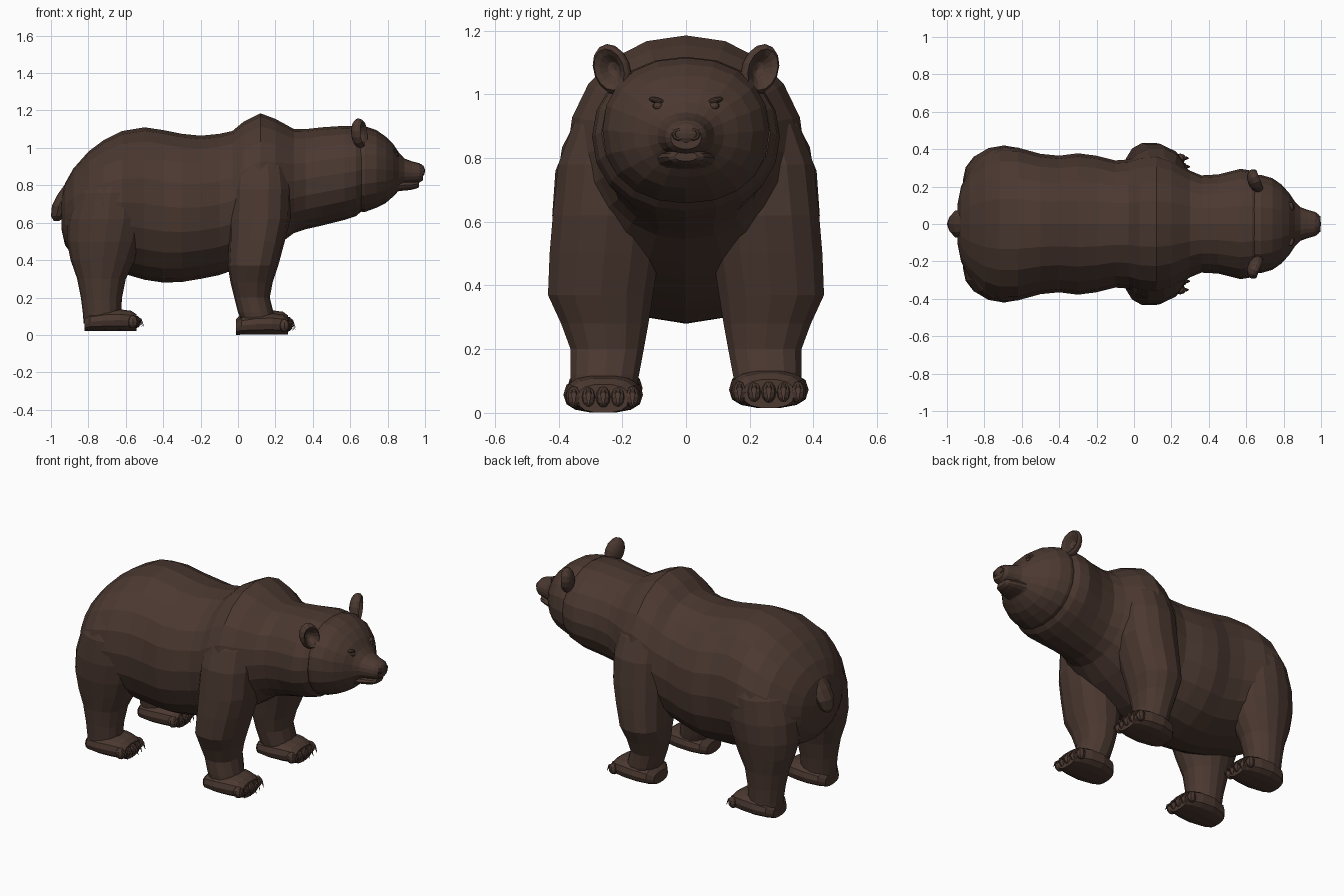
import bpy, bmesh, math
from mathutils import Vector, Matrix

if "Cube" in bpy.data.objects:
    bpy.data.objects.remove(bpy.data.objects["Cube"])

fur = bpy.data.materials.new("dark brown fur")
fur.diffuse_color = (0.070, 0.040, 0.030, 1)
fur.use_nodes = True
fur.node_tree.nodes["Principled BSDF"].inputs["Base Color"].default_value = fur.diffuse_color


def finish(name, bm):
    bmesh.ops.recalc_face_normals(bm, faces=bm.faces[:])
    me = bpy.data.meshes.new(name)
    bm.to_mesh(me)
    bm.free()
    me.materials.append(fur)
    ob = bpy.data.objects.new(name, me)
    bpy.context.collection.objects.link(ob)
    return ob


def loft(name, rings):
    """Skin a list of equal point rings and cap both ends."""
    bm = bmesh.new()
    vr = [[bm.verts.new(p) for p in r] for r in rings]
    n = len(vr[0])
    for a, b in zip(vr, vr[1:]):
        for i in range(n):
            j = (i + 1) % n
            bm.faces.new((a[i], a[j], b[j], b[i]))
    bm.faces.new(vr[0])
    bm.faces.new(vr[-1])
    return finish(name, bm)


def oval(n, power):
    """Unit superellipse points."""
    pts = []
    for i in range(n):
        a = 2 * math.pi * i / n
        c, s = math.cos(a), math.sin(a)
        pts.append((math.copysign(abs(c) ** (2 / power), c),
                    math.copysign(abs(s) ** (2 / power), s)))
    return pts


def along_x(rows, n=20, power=2.1, cy=0):
    """Rows of x, top, bottom, half width."""
    return [[Vector((x, cy + hw * u, (t + b) / 2 + (t - b) / 2 * v))
             for u, v in oval(n, power)] for x, t, b, hw in rows]


def along_z(rows, side=1, n=14, power=2.3):
    """Rows of z, x min, x max, y min, y max."""
    return [[Vector(((x0 + x1) / 2 + (x1 - x0) / 2 * u,
                     side * ((y0 + y1) / 2 + (y1 - y0) / 2 * v), z))
             for u, v in oval(n, power)] for z, x0, x1, y0, y1 in rows]


def ball(name, loc, size, seg=12, rings=8, rot=None):
    bm = bmesh.new()
    bmesh.ops.create_uvsphere(bm, u_segments=seg, v_segments=rings, radius=1)
    m = Matrix.Translation(loc) @ (rot or Matrix()) @ Matrix.Diagonal((*size, 1))
    bmesh.ops.transform(bm, matrix=m, verts=bm.verts[:])
    return finish(name, bm)


def merge(target, parts):
    """Union parts into the target so no hidden surfaces remain inside."""
    for p in parts:
        mod = target.modifiers.new("union", "BOOLEAN")
        mod.operation, mod.solver, mod.object = "UNION", "EXACT", p
    dg = bpy.context.evaluated_depsgraph_get()
    me = bpy.data.meshes.new_from_object(target.evaluated_get(dg))
    target.modifiers.clear()
    target.data = me
    for p in parts:
        bpy.data.objects.remove(p)


# Torso with rump, shoulder hump and neck
body = loft("body", along_x([
    (-.945, .73, .57, .10), (-.925, .81, .48, .20), (-.88, .89, .42, .29),
    (-.80, .98, .38, .375), (-.72, 1.04, .36, .41), (-.62, 1.09, .33, .408),
    (-.50, 1.11, .295, .375), (-.40, 1.095, .28, .365), (-.30, 1.075, .283, .378),
    (-.20, 1.065, .30, .365), (-.10, 1.075, .32, .34), (-.03, 1.09, .345, .345),
    (.03, 1.14, .37, .365), (.12, 1.185, .42, .375), (.20, 1.155, .47, .35),
    (.30, 1.10, .545, .285), (.36, 1.10, .565, .26), (.45, 1.11, .585, .265),
    (.57, 1.118, .615, .295), (.63, 1.115, .635, .285), (.66, 1.10, .66, .265)]))

# Head tapering to the muzzle
head = loft("head", along_x([
    (.60, 1.10, .66, .255), (.68, 1.115, .658, .262), (.74, 1.095, .68, .245),
    (.79, 1.06, .705, .21), (.83, 1.02, .74, .165), (.86, .975, .772, .12),
    (.89, .943, .80, .09), (.93, .928, .808, .075), (.97, .918, .815, .064),
    (.99, .90, .828, .048)], 20, 2.2))

# Lower jaw
jaw = loft("lower_jaw", along_x([
    (.78, .83, .73, .12), (.86, .83, .768, .09), (.92, .83, .774, .072),
    (.955, .826, .782, .056), (.968, .82, .79, .035)], 14))

# Nose pad
ball("nose", (.970, 0, .877), (.030, .054, .038))

# Tail, broad where it leaves the rump
tail = loft("tail", along_z([
    (.61, -.985, -.955, -.02, .02), (.635, -1.0, -.92, -.05, .05),
    (.69, -.995, -.89, -.075, .075), (.75, -.965, -.86, -.08, .08),
    (.82, -.915, -.84, -.06, .06)], n=10, power=1.8))

FRONT_LEG = [
    (.05, .03, .20, .16, .36), (.12, .0, .19, .145, .365), (.20, -.02, .17, .13, .365),
    (.28, -.04, .185, .115, .395), (.37, -.055, .215, .10, .437),
    (.50, -.05, .25, .08, .432), (.62, -.05, .28, .07, .422),
    (.78, -.045, .285, .06, .405), (.90, -.03, .27, .05, .36),
    (1.01, .01, .23, .04, .285), (1.10, .05, .18, .03, .19)]
HIND_LEG = [
    (.06, -.825, -.62, .165, .355), (.12, -.83, -.625, .16, .355),
    (.20, -.84, -.62, .15, .36), (.30, -.86, -.60, .13, .37),
    (.40, -.895, -.55, .10, .39), (.50, -.915, -.51, .06, .41),
    (.62, -.91, -.48, .03, .42), (.76, -.87, -.49, .03, .41),
    (.88, -.80, -.52, .03, .36), (.97, -.73, -.56, .03, .27)]


def paw(name, dx, cy, base, wide):
    """Flat-soled foot with five toes and claws; returns the foot."""
    rows = [(-.01, .07, .07), (.02, .105, .10), (.10, .125, .115), (.18, .118, .118),
            (.24, .10, .11), (.268, .08, .09)]
    foot = loft(name, along_x([(x + dx, base + t, base, w * wide) for x, t, w in
                               [(x, w, t) for x, t, w in rows]], 14, 2.6, cy))
    for k in range(-2, 3):
        y = cy + k * .046 * wide
        x = dx + .262 - .007 * abs(k)
        ball(name + "_toe", (x, y, base + .05), (.03, .025, .034), 8, 6)
        loft(name + "_claw", [
            [Vector((x + px, y + r * u, base + pz + r * v)) for u, v in oval(6, 2)]
            for px, pz, r in ((.01, .07, .011), (.032, .058, .009),
                              (.045, .025, .002))])
    return foot


limbs = []
for side, label in ((-1, "right"), (1, "left")):
    # Legs and feet
    limbs.append(loft(label + "_front_leg", along_z(FRONT_LEG, side)))
    limbs.append(loft(label + "_hind_leg", along_z(HIND_LEG, side, 16, 2.05)))
    limbs.append(paw(label + "_front_paw", 0, side * .26,
                     0 if side < 0 else .015, 1))
    limbs.append(paw(label + "_hind_paw", -.81, side * .255, .02, .95))

    # Cupped ear: sphere with its front pole pushed inwards
    bm = bmesh.new()
    bmesh.ops.create_uvsphere(bm, u_segments=14, v_segments=10, radius=1)
    for v in bm.verts:
        if v.co.z > .7:
            v.co.z = .75 - 1.3 * (v.co.z - .7) / .3
    m = (Matrix.Translation((.65, side * .232, 1.078))
         @ Matrix.Rotation(side * math.radians(22), 4, "Z")
         @ Matrix.Rotation(side * math.radians(-22), 4, "X")
         @ Matrix.Diagonal((.042, .06, .083, 1))
         @ Matrix.Rotation(math.radians(90), 4, "Y"))
    bmesh.ops.transform(bm, matrix=m, verts=bm.verts[:])
    finish(label + "_ear", bm)

    # Eye, brow and nostril rim
    ball(label + "_eye", (.845, side * .088, .963), (.014, .017, .013), 10, 6)
    ball(label + "_brow", (.836, side * .09, .98), (.02, .028, .01), 10, 6,
         Matrix.Rotation(side * math.radians(15), 4, "X"))
    ring = []
    for i in range(9):
        a = 2 * math.pi * i / 8
        ring.append([Vector((.990 + .007 * v,
                             side * .024 + (.015 + .006 * u) * math.cos(a),
                             .875 + (.015 + .006 * u) * math.sin(a)))
                     for u, v in oval(6, 2)])
    loft(label + "_nostril", ring)

merge(body, limbs + [head, jaw, tail])
